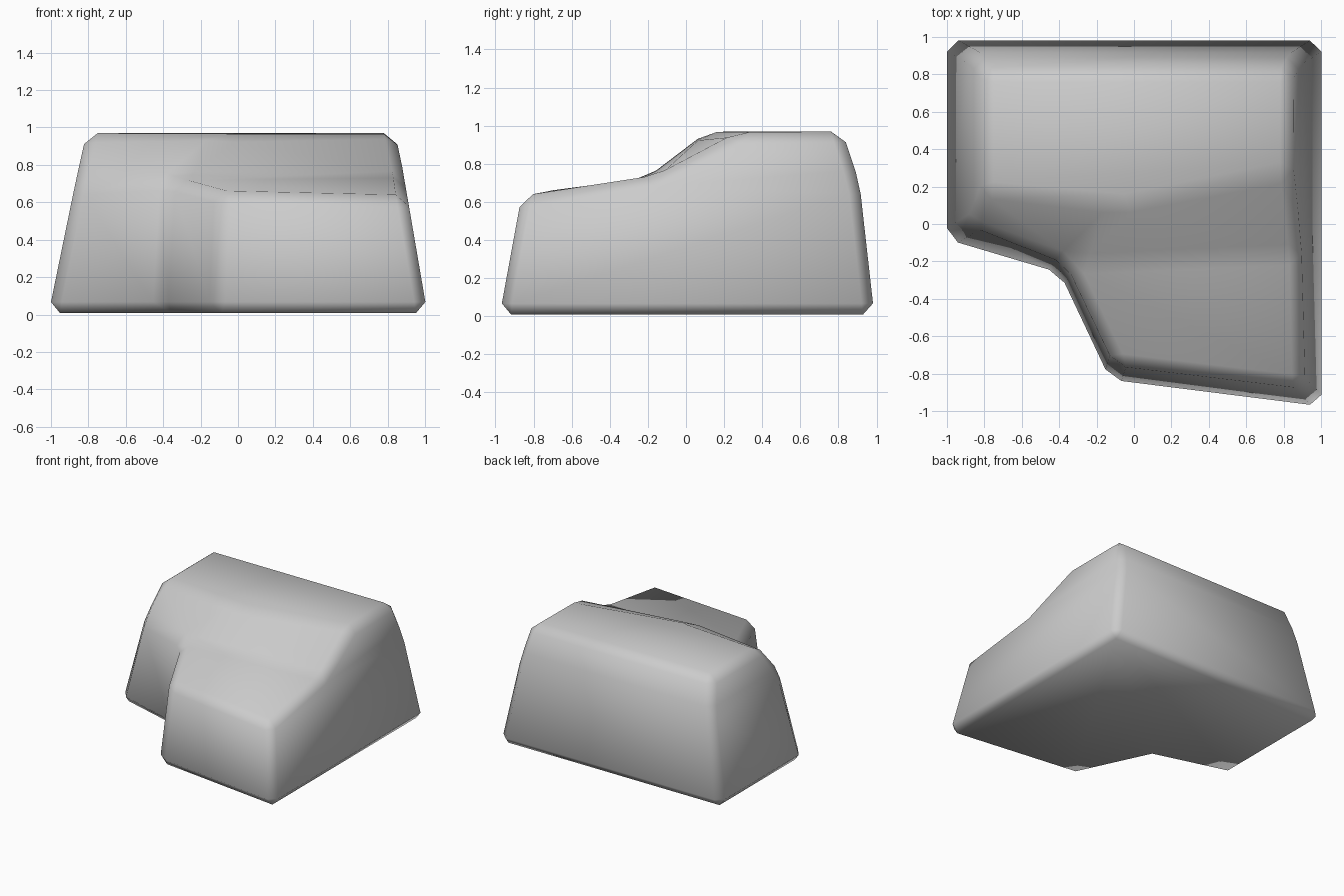
import bpy, bmesh
from mathutils import Vector

if "Cube" in bpy.data.objects:
    bpy.data.objects.remove(bpy.data.objects["Cube"])

# Cage rings: base outline, shoulder, upper top, lower front deck
base = [(-1.012, .988), (1.012, .988), (1.012, -.985), (-.13, -.84), (-.4, -.265), (-1.012, -.09)]
shoulder = [(-.87, .91, .7), (.89, .91, .7), (.89, -.16, .74), (-.36, -.21, .725), (-.87, .0, .7)]
top = [(-.81, .82, .97), (.84, .82, .97), (.84, .28, .965), (-.05, .1, .965), (-.81, .17, .97)]
deck = [(.905, -.87, .63), (-.1, -.75, .655)]

bm = bmesh.new()
b = [bm.verts.new((x, y, .008)) for x, y in base]
m = [bm.verts.new(p) for p in shoulder]
t = [bm.verts.new(p) for p in top]
d = [bm.verts.new(p) for p in deck]

# Bottom, top and deck
bm.faces.new(b)
bm.faces.new(t)
bm.faces.new((d[0], d[1], m[3], m[2]))
# Walls
bm.faces.new((b[0], b[1], m[1], m[0]))
bm.faces.new((b[1], b[2], d[0], m[2], m[1]))
bm.faces.new((b[2], b[3], d[1], d[0]))
bm.faces.new((b[3], b[4], m[3], d[1]))
bm.faces.new((b[4], b[5], m[4], m[3]))
bm.faces.new((b[5], b[0], m[0], m[4]))
# Sloping band between the shoulder and the top
for i in range(5):
    j = (i + 1) % 5
    bm.faces.new((m[i], m[j], t[j], t[i]))

bmesh.ops.recalc_face_normals(bm, faces=bm.faces)
# Chamfer every edge for the soft worn look
bmesh.ops.bevel(bm, geom=bm.edges[:], offset=.06, offset_type='OFFSET',
                segments=1, profile=.5, affect='EDGES', clamp_overlap=True)
for f in bm.faces:
    f.smooth = True

mesh = bpy.data.meshes.new("stone_block")
bm.to_mesh(mesh)
bm.free()
block = bpy.data.objects.new("stone_block", mesh)
bpy.context.collection.objects.link(block)
